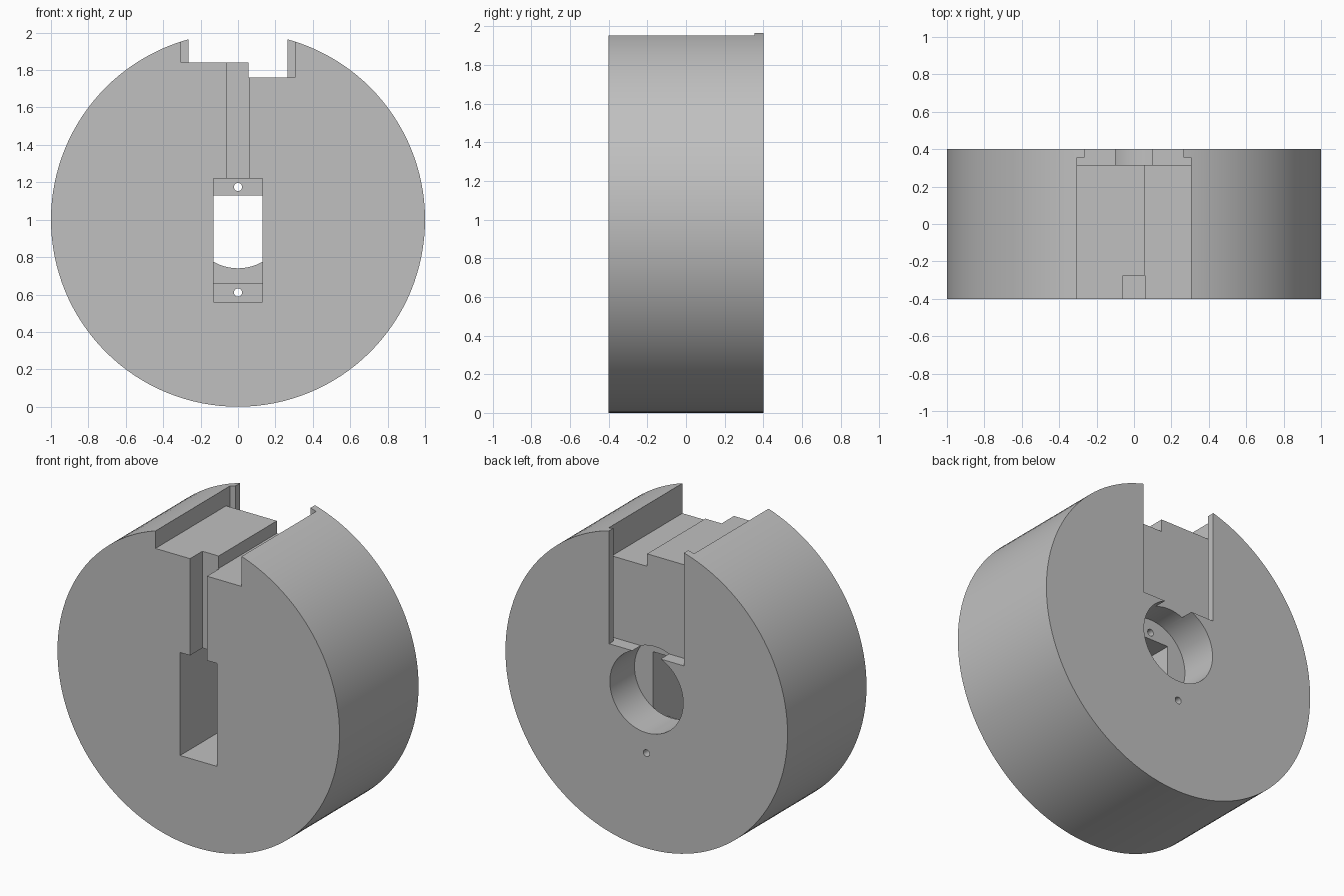
import bpy
import math

if "Cube" in bpy.data.objects:
    bpy.data.objects.remove(bpy.data.objects["Cube"], do_unlink=True)

FRONT, BACK = -0.4, 0.4
OUT = 0.1            # how far cutters overshoot open faces
SHELF = 0.0          # depth of the mounting shelf
HOLE_FLOOR = 0.15    # depth of the round recess
SKY = 2.2            # above the disc

grey = bpy.data.materials.new("light grey")
grey.use_nodes = True
COLOUR = (0.53, 0.53, 0.53, 1)
grey.diffuse_color = COLOUR
grey.node_tree.nodes["Principled BSDF"].inputs["Base Color"].default_value = COLOUR


def cylinder(name, radius, y0, y1, z, sides):
    """Cylinder lying along y."""
    bpy.ops.mesh.primitive_cylinder_add(
        vertices=sides, radius=radius, depth=y1 - y0,
        location=(0, (y0 + y1) / 2, z), rotation=(math.pi / 2, 0, 0))
    bpy.context.object.name = name
    return bpy.context.object


def box(name, x0, x1, y0, y1, z0, z1):
    bpy.ops.mesh.primitive_cube_add(
        size=1, location=((x0 + x1) / 2, (y0 + y1) / 2, (z0 + z1) / 2))
    ob = bpy.context.object
    ob.name = name
    ob.scale = (x1 - x0, y1 - y0, z1 - z0)
    return ob


# Main body
body = cylinder("disc_body", 1, FRONT, BACK, 1, 128)
body.data.materials.append(grey)

cutters = [
    # Stepped notch across the top, stopping at the back slot
    box("notch_high", -0.305, 0.1, FRONT - OUT, 0.33, 1.84, SKY),
    box("notch_low", 0.055, 0.305, FRONT - OUT, 0.33, 1.76, SKY),
    # Back slot with narrow retaining lips
    box("back_slot", -0.305, 0.305, 0.315, 0.355, 1.24, SKY),
    box("back_slot_mouth", -0.265, 0.265, 0.335, BACK + OUT, 1.24, SKY),
    # Cable channel down the front
    box("cable_channel", -0.06, 0.06, FRONT - OUT, -0.275, 1.1, SKY),
    # Front pocket and its deeper centre
    box("front_pocket", -0.13, 0.13, FRONT - OUT, SHELF, 0.56, 1.22),
    box("inner_pocket", -0.13, 0.13, FRONT - OUT, HOLE_FLOOR, 0.66, 1.13),
    # Round recess in the back and two screw holes
    cylinder("round_recess", 0.26, HOLE_FLOOR, BACK + OUT, 1, 64),
    cylinder("upper_screw_hole", 0.022, SHELF - OUT, 0.25, 1.175, 24),
    cylinder("lower_screw_hole", 0.022, SHELF - OUT, BACK + OUT, 0.61, 24),
]

for cutter in cutters:
    bpy.context.view_layer.objects.active = body
    mod = body.modifiers.new(cutter.name, "BOOLEAN")
    mod.operation = "DIFFERENCE"
    mod.solver = "EXACT"
    mod.object = cutter
    bpy.ops.object.modifier_apply(modifier=mod.name)
    bpy.data.objects.remove(cutter, do_unlink=True)

# Smooth rims, sharp edges
bpy.ops.object.select_all(action="DESELECT")
body.select_set(True)
bpy.context.view_layer.objects.active = body
bpy.ops.object.shade_smooth_by_angle(angle=math.radians(25))
